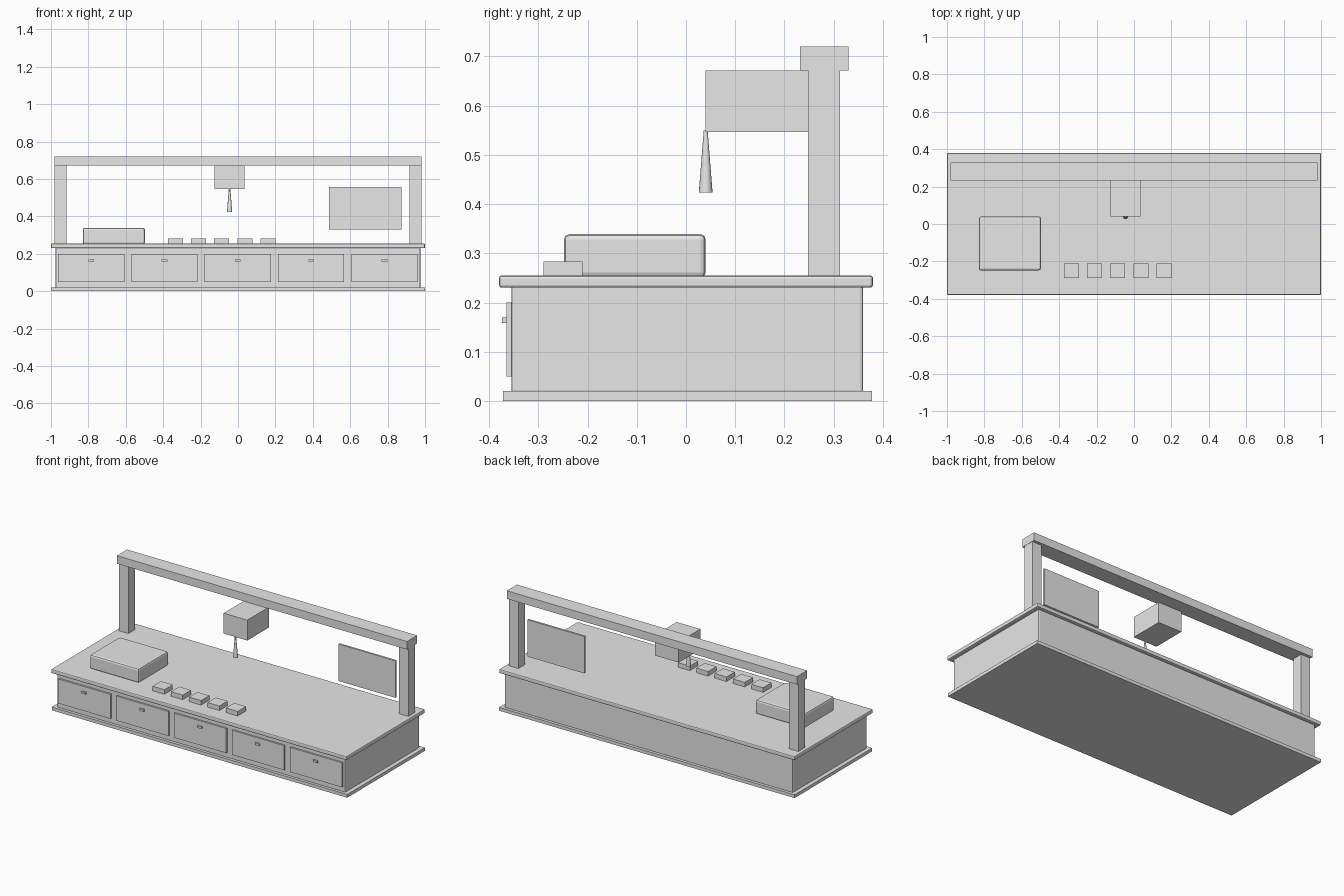
import bpy
import bmesh
import math
from mathutils import Vector

cube = bpy.data.objects.get("Cube")
if cube:
    bpy.data.objects.remove(cube, do_unlink=True)

grey = bpy.data.materials.new("plain grey")
grey.use_nodes = True
grey.diffuse_color = (0.8, 0.8, 0.8, 1)
grey.node_tree.nodes["Principled BSDF"].inputs["Base Color"].default_value = (0.8, 0.8, 0.8, 1)


def finish(name, bm, location):
    mesh = bpy.data.meshes.new(name)
    bm.to_mesh(mesh)
    bm.free()
    mesh.materials.append(grey)
    obj = bpy.data.objects.new(name, mesh)
    obj.location = location
    bpy.context.collection.objects.link(obj)
    return obj


def box(name, low, high, bevel=0, segments=2):
    """Box between two corners, with optional rounded edges."""
    low, high = Vector(low), Vector(high)
    bm = bmesh.new()
    bmesh.ops.create_cube(bm, size=1)
    bmesh.ops.scale(bm, vec=high - low, verts=bm.verts)
    obj = finish(name, bm, (low + high) / 2)
    if bevel:
        mod = obj.modifiers.new("rounded edges", "BEVEL")
        mod.width = bevel
        mod.segments = segments
    return obj


# Cabinet: plinth, body and worktop
box("plinth", (-1, -0.372, 0), (1, 0.378, 0.02))
box("cabinet_body", (-0.975, -0.355, 0.015), (0.975, 0.36, 0.235), 0.006)
box("worktop", (-1, -0.38, 0.23), (1, 0.38, 0.255), 0.006)

# Row of drawers with small handles
for i in range(5):
    x = -0.785 + 0.392 * i
    box(f"drawer_{i + 1}", (x - 0.177, -0.365, 0.05), (x + 0.177, -0.35, 0.2))
    box(f"drawer_handle_{i + 1}", (x - 0.015, -0.374, 0.158), (x + 0.015, -0.36, 0.17))

# Square buttons on the worktop
for i in range(5):
    x = -0.335 + 0.124 * i
    box(f"button_{i + 1}", (x - 0.04, -0.29, 0.25), (x + 0.04, -0.21, 0.283))

# Rounded work block
box("work_block", (-0.83, -0.248, 0.25), (-0.498, 0.04, 0.339), 0.011)

# Overhead gantry
for side, x in (("left", 0.948), ("right", -0.948)):
    box(f"{side}_post", (x - 0.032, 0.248, 0.25), (x + 0.032, 0.313, 0.675))
box("gantry_beam", (-0.982, 0.232, 0.671), (0.982, 0.33, 0.72))

# Tool head and its flared nozzle
box("tool_head", (-0.125, 0.04, 0.546), (0.035, 0.249, 0.671))
bm = bmesh.new()
bmesh.ops.create_cone(bm, cap_ends=True, segments=16, radius1=0.014, radius2=0.004, depth=0.126)
nozzle = finish("nozzle", bm, (-0.045, 0.04, 0.486))
bpy.context.view_layer.objects.active = nozzle
nozzle.select_set(True)
bpy.ops.object.shade_smooth_by_angle(angle=math.radians(35))

# Thin screen beside the left post
box("screen", (0.487, 0.275, 0.33), (0.873, 0.287, 0.556))
